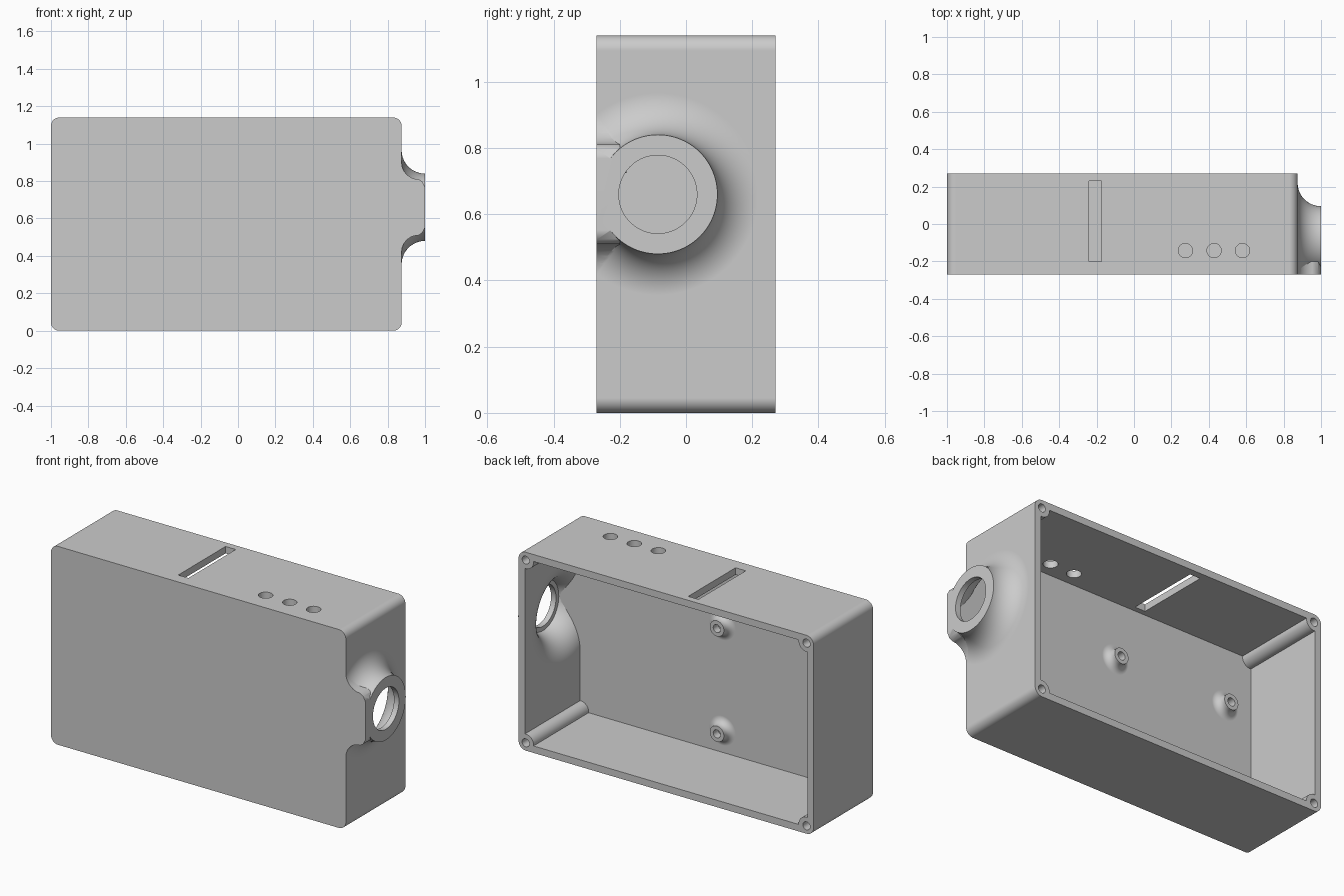
import bpy, bmesh, math
from mathutils import Matrix, Vector

cube = bpy.data.objects.get("Cube")
if cube:
    bpy.data.objects.remove(cube, do_unlink=True)

LEFT, RIGHT, HEIGHT, HALF_DEPTH = -1.0, 0.875, 1.14, 0.27
CORNER, WALL = 0.045, 0.04
FLOOR = -HALF_DEPTH + WALL          # inner face of the front wall
PORT = Vector((0, -0.085, 0.66))    # axis of the side port
FILLET = 0.125

grey = bpy.data.materials.new("plain grey")
grey.use_nodes = True
grey.diffuse_color = (0.6, 0.6, 0.6, 1)
grey.node_tree.nodes["Principled BSDF"].inputs["Base Color"].default_value = (0.6, 0.6, 0.6, 1)


def finish(name, bm):
    bmesh.ops.recalc_face_normals(bm, faces=bm.faces)
    mesh = bpy.data.meshes.new(name)
    bm.to_mesh(mesh)
    bm.free()
    mesh.materials.append(grey)
    obj = bpy.data.objects.new(name, mesh)
    bpy.context.collection.objects.link(obj)
    return obj


def prism(name, outline, y0, y1):
    """Extrude an x-z outline along y."""
    bm = bmesh.new()
    face = bm.faces.new([bm.verts.new((x, y0, z)) for x, z in outline])
    new = bmesh.ops.extrude_face_region(bm, geom=[face])["geom"]
    bmesh.ops.translate(bm, vec=(0, y1 - y0, 0),
                        verts=[v for v in new if isinstance(v, bmesh.types.BMVert)])
    return finish(name, bm)


def box(name, x0, x1, y0, y1, z0, z1):
    return prism(name, [(x0, z0), (x1, z0), (x1, z1), (x0, z1)], y0, y1)


def lathe(name, profile, axis, origin, sides=96):
    """Revolve (distance along axis, radius) pairs into a capped solid."""
    turn = Vector((0, 0, 1)).rotation_difference(Vector(axis)).to_matrix().to_4x4()
    place = Matrix.Translation(origin) @ turn
    bm = bmesh.new()
    rings = []
    for t, r in profile:
        angles = [2 * math.pi * i / sides for i in range(sides)]
        rings.append([bm.verts.new(place @ Vector((r * math.cos(a), r * math.sin(a), t)))
                      for a in angles])
    for low, high in zip(rings, rings[1:]):
        for i in range(sides):
            j = (i + 1) % sides
            bm.faces.new((low[i], low[j], high[j], high[i]))
    bm.faces.new(rings[0])
    bm.faces.new(rings[-1])
    return finish(name, bm)


def combine(target, tool, operation):
    mod = target.modifiers.new("combine", 'BOOLEAN')
    mod.operation, mod.solver, mod.object = operation, 'EXACT', tool
    bpy.context.view_layer.objects.active = target
    bpy.ops.object.modifier_apply(modifier=mod.name)
    bpy.data.objects.remove(tool, do_unlink=True)


def cut(target, tool):
    combine(target, tool, 'DIFFERENCE')


def join(target, tool):
    combine(target, tool, 'UNION')


def arc(cx, cy, r, start, end, steps):
    return [(cx + r * math.cos(a), cy + r * math.sin(a))
            for a in (math.radians(start + (end - start) * i / steps) for i in range(steps + 1))]


# Rounded case block, left long at the front for a clean trim
corners = [(x, z) for z in (CORNER, HEIGHT - CORNER) for x in (LEFT + CORNER, RIGHT - CORNER)]
outline = []
for (x, z), start in zip((corners[0], corners[1], corners[3], corners[2]), (180, 270, 360, 450)):
    outline += arc(x, z, CORNER, start, start + 90, 10)
case = prism("enclosure", outline, -0.32, HALF_DEPTH)

# Flared port neck
centre = 0.18 + FILLET
neck = [(0.85, centre)] + arc(1, centre, FILLET, 180, 270, 20) + [(1.04, 0.18)]
join(case, lathe("port_neck", neck, (1, 0, 0), PORT))

# Front web that runs flush from the case to the port rim
half = [(0.84, 0.24)] + arc(0.965, 0.24, 0.09, 180, 270, 12) + [(0.985, 0.137), (1, 0.108), (1.04, 0.108)]
web = [(x, PORT.z + d) for x, d in half] + [(x, PORT.z - d) for x, d in reversed(half)]
join(case, prism("port_web", web, -0.32, -0.2))
cut(case, box("front_trim", -2, 2, -1, -HALF_DEPTH, -1, 2))
cut(case, box("rim_trim", 1, 2, -1, 1, -1, 2))

# Cavity open at the back, leaving a screw column in each corner
cavity = box("cavity", LEFT + WALL, RIGHT - WALL, FLOOR, 0.4, WALL, HEIGHT - WALL)
for x, z in corners:
    cut(cavity, lathe("column", [(-0.5, 0.05), (0.6, 0.05)], (0, 1, 0), (x, 0, z), 48))
cut(case, cavity)

# Port bore: narrow lip outside, flared hollow inside
hollow = [(0.8, centre)] + [(x, r) for x, r in arc(1, centre, FILLET + WALL, 180, 259, 20)]
lip = hollow[-1][0]
bore = lathe("bore", hollow + [(lip, 0.118), (1.1, 0.118)], (1, 0, 0), PORT)
web_keep = box("web_keep", 0.5, lip, -1, FLOOR, -1, 2)
cut(bore, web_keep)
cut(case, bore)

# Screw holes in the rim
for x, z in corners:
    cut(case, lathe("screw_hole", [(0.05, 0.023), (0.4, 0.023)], (0, 1, 0), (x, 0, z), 32))

# Top slot and three round holes
cut(case, box("slot", -0.24, -0.175, -0.2, 0.23, HEIGHT - 0.1, HEIGHT + 0.1))
for x in (0.275, 0.428, 0.58):
    cut(case, lathe("round_hole", [(-0.1, 0.038), (0.1, 0.038)], (0, 0, 1), (x, -0.142, HEIGHT), 48))

# Flared standoffs on the inside of the front wall
post = [(-0.02, 0.085)] + arc(0.04, 0.085, 0.04, 180, 270, 8) + [(0.05, 0.045)]
for x in (-0.79, -0.07):
    for z in (0.165, 0.77):
        spot = (x, FLOOR, z)
        standoff = lathe("standoff", post, (0, 1, 0), spot, 40)
        cut(standoff, lathe("pilot_hole", [(0.005, 0.023), (0.2, 0.023)], (0, 1, 0), spot, 32))
        join(case, standoff)

# Smooth curved areas, crisp edges
bpy.ops.object.select_all(action='DESELECT')
case.select_set(True)
bpy.context.view_layer.objects.active = case
bpy.ops.object.shade_smooth_by_angle(angle=math.radians(30))
weighted = case.modifiers.new("even_shading", 'WEIGHTED_NORMAL')
weighted.keep_sharp = True
